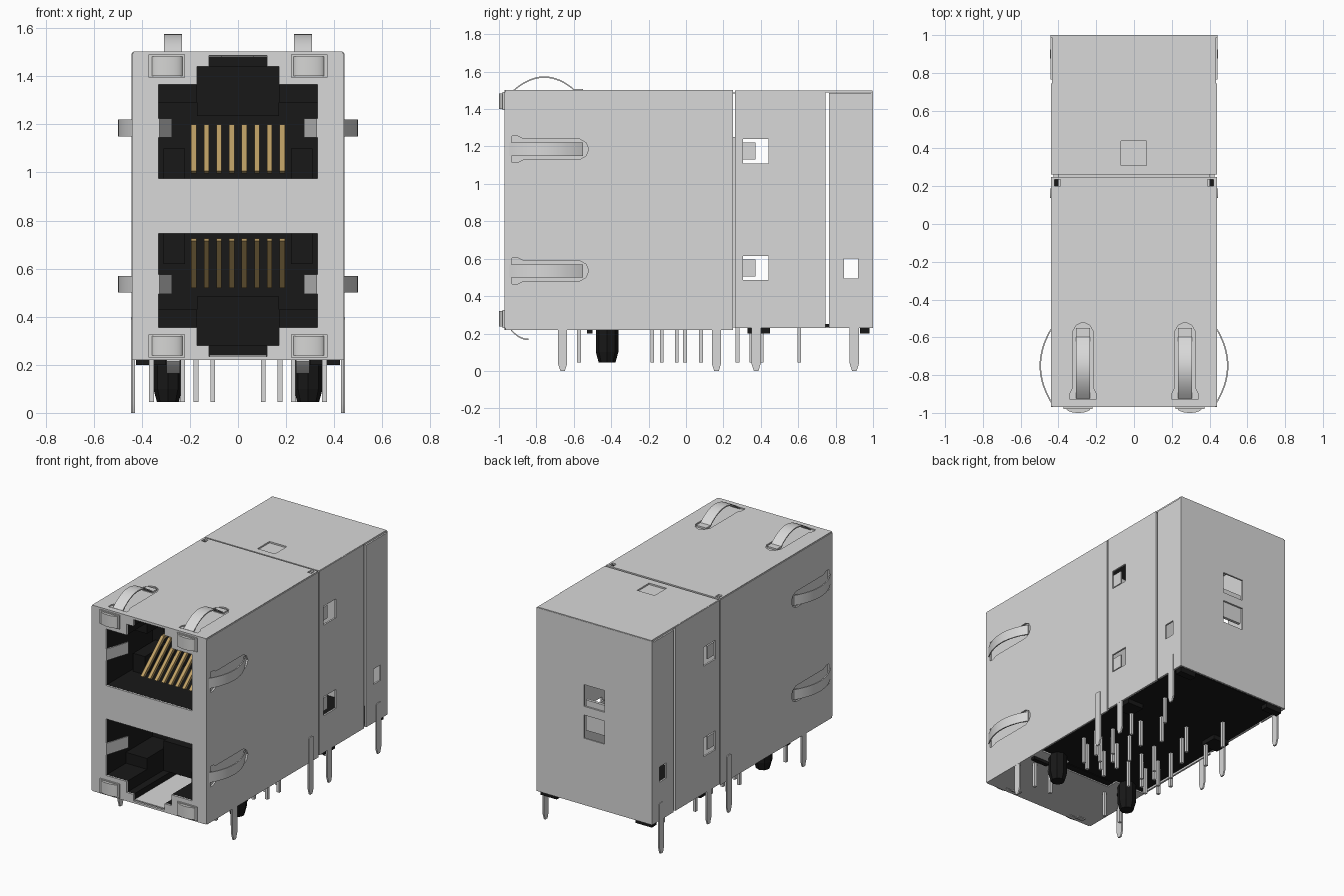
import bpy, bmesh, math
from mathutils import Matrix, Vector

if "Cube" in bpy.data.objects:
    bpy.data.objects.remove(bpy.data.objects["Cube"])


def material(name, r, g, b):
    m = bpy.data.materials.new(name)
    m.diffuse_color = (r, g, b, 1)
    m.use_nodes = True
    m.node_tree.nodes["Principled BSDF"].inputs["Base Color"].default_value = m.diffuse_color
    return m


STEEL = material("shield steel", 0.69, 0.69, 0.69)
BLACK = material("black plastic", 0.009, 0.009, 0.009)
GOLD = material("gold contact", 0.52, 0.35, 0.13)
LENS = material("indicator lens", 0.67, 0.67, 0.66)

# local (u, v, normal) axes for flat parts facing x, y or z
AXES = {"x": ((0, 1, 0), (0, 0, 1), (1, 0, 0)),
        "y": ((1, 0, 0), (0, 0, 1), (0, -1, 0)),
        "z": ((1, 0, 0), (0, 1, 0), (0, 0, 1))}
MID = 0.86   # height of the mirror plane between the two ports


def plate(name, axis, lo, hi, outline, mat, holes=()):
    """Outline with holes, extruded between lo and hi along an axis."""
    cu = bpy.data.curves.new(name, "CURVE")
    cu.dimensions, cu.fill_mode = "2D", "BOTH"
    cu.extrude = (hi - lo) / 2
    for loop in (outline, *holes):
        s = cu.splines.new("POLY")
        s.points.add(len(loop) - 1)
        for p, (u, v) in zip(s.points, loop):
            p.co = (u, v, 0, 1)
        s.use_cyclic_u = True
    tmp = bpy.data.objects.new(name + "_curve", cu)
    bpy.context.collection.objects.link(tmp)
    bpy.context.view_layer.update()
    dg = bpy.context.evaluated_depsgraph_get()
    me = bpy.data.meshes.new_from_object(tmp.evaluated_get(dg))
    bpy.data.objects.remove(tmp)
    u, v, n = (Vector(a) for a in AXES[axis])
    rot = Matrix((u, v, n)).transposed().to_4x4()
    centre = Vector([abs(c) * (lo + hi) / 2 for c in n])
    me.transform(Matrix.Translation(centre) @ rot)
    bm = bmesh.new()
    bm.from_mesh(me)
    bmesh.ops.remove_doubles(bm, verts=bm.verts, dist=1e-5)
    bmesh.ops.recalc_face_normals(bm, faces=bm.faces)
    bm.to_mesh(me)
    bm.free()
    me.materials.clear()
    me.materials.append(mat)
    ob = bpy.data.objects.new(name, me)
    bpy.context.collection.objects.link(ob)
    return ob


def rect(a, b, c, d):
    return [(a, c), (b, c), (b, d), (a, d)]


def box(name, x0, x1, y0, y1, z0, z1, mat):
    return plate(name, "z", z0, z1, rect(x0, x1, y0, y1), mat)


def flip(pts):
    return [(u, 2 * MID - v) for u, v in pts]


def span(s, a, b):
    """Ordered range of a..b mirrored by sign s."""
    return sorted((s * a, s * b))


def slot(c, swap=False):
    """Spring slot, flared at the front and round at the back."""
    half = [(-.93, .07), (-.9, .07), (-.87, .055), (-.57, .055), (-.535, .035), (-.52, 0)]
    pts = [(a, c + b) for a, b in half] + [(a, c - b) for a, b in half[-2::-1]]
    return [(b, a) for a, b in pts] if swap else pts


def arch(y0, y1, base, rise, t=0.008, n=16, part=1.0):
    """Thin bowed strip as (y, height) outline."""
    ts = [i / n * part for i in range(n + 1)]
    top = [(y0 + (y1 - y0) * k, base + rise * 4 * k * (1 - k)) for k in ts]
    return top + [(y, h - t) for y, h in reversed(top)]


# front shield: face, sides, top and bottom
half_port = [(.33, .975), (.33, 1.365), (.17, 1.365), (.17, 1.44), (.12, 1.44), (.12, 1.486)]
port = half_port + [(-x, z) for x, z in reversed(half_port)]
ports = [port, flip(port)]
face = [(-.43, .22), (.43, .22), (.44, .23), (.44, 1.49), (.43, 1.502), (-.43, 1.502), (-.44, 1.49), (-.44, .23)]
plate("front_face", "y", -.97, -.958, face, STEEL, ports)
SPRING_Z = (1.185, 2 * MID - 1.185)
for s in (1, -1):
    plate("front_side", "x", *span(s, .428, .44), rect(-.965, .25, .22, 1.497), STEEL,
          [slot(z) for z in SPRING_Z])
corner = [rect(*span(s, .39, .42), .2, .235) for s in (1, -1)]
plate("front_top", "z", 1.49, 1.502, rect(-.435, .435, -.965, .25), STEEL,
      [slot(x, True) for x in (-.27, .27)] + corner)
plate("front_bottom", "z", .22, .23,
      [(-.435, -.965), (.435, -.965), (.435, -.42), (.2, -.42), (.2, -.5), (-.2, -.5), (-.2, -.42), (-.435, -.42)], STEEL)
box("lower_notch_floor", -.119, .119, -.955, -.5, .23, .24, STEEL)
box("seam_strip", -.4, .4, .19, .275, 1.484, 1.4895, STEEL)

# bowed grounding springs with liners behind their slots
for s in (1, -1):
    for z in SPRING_Z:
        bow = [(s * h, y) for y, h in arch(-.95, -.55, .438, .062)]
        plate("side_spring", "z", z - .035, z + .035, bow, STEEL)
        plate("side_liner", "x", *span(s, .421, .427), rect(-.95, -.5, z - .09, z + .09), STEEL)
    x0, x1 = span(s, .232, .308)
    plate("top_spring", "x", x0, x1, arch(-.925, -.59, 1.5, .075), STEEL)
    box("top_spring_root", x0, x1, -.6, -.55, 1.495, 1.506, STEEL)
    box("top_liner", x0 - .04, x1 + .04, -.95, -.5, 1.4925, 1.494, STEEL)
    plate("bottom_spring", "x", x0 + .01, x1 - .01, arch(-.935, -.75, .222, -.05, part=.5), STEEL)

# rear shield: top, sides, wrap-around back
plate("rear_top", "z", 1.488, 1.5, rect(-.435, .435, .262, .998), STEEL, [rect(-.068, .065, .31, .44)])
box("rear_top_latch", -.068, .065, .31, .44, 1.478, 1.49, STEEL)
for s in (1, -1):
    windows = [rect(.305, .44, z - .065, z + .065) for z in (1.175, .55)]
    plate("rear_side", "x", *span(s, .428, .44), rect(.262, .745, .23, 1.498), STEEL, windows)
    for z in (1.175, .55):
        plate("side_latch", "x", *span(s, .412, .424), rect(.3, .372, z - .045, z + .045), STEEL)
    plate("back_wrap", "x", *span(s, .43, .442), rect(.765, .995, .23, 1.485), STEEL,
          [rect(.845, .92, .495, .6)])
plate("back_panel", "y", .988, 1.0, rect(-.442, .442, .23, 1.495), STEEL,
      [rect(-.08, .08, .91, 1.06), rect(-.08, .08, .69, .85)])
box("back_latch", -.075, .075, .965, .985, .74, .95, STEEL)

# black plastic body around and behind the ports
plate("port_housing", "y", -.957, -.45, rect(-.42, .42, .228, 1.492), BLACK, ports)
box("housing_core", -.42, .42, -.46, .24, .232, 1.483, BLACK)
box("core_rear_step", -.425, .425, .23, .262, .232, 1.25, STEEL)
box("base", -.425, .425, -.42, .98, .231, .25, BLACK)
for s in (1, -1):
    for y0, y1 in ((.33, .45), (.93, .98), (-.53, -.5)):
        box("standoff", *span(s, .3, .425), y0, y1, .2, .235, BLACK)

# things inside each port: contacts, latch springs, ribs
contact = [(-.785, 1.005), (-.765, .995), (-.55, 1.18), (-.44, 1.185), (-.44, 1.2), (-.56, 1.2)]
for upper in (True, False):
    pick = (lambda p: p) if upper else flip

    def zspan(a, b):
        return (a, b) if upper else (2 * MID - b, 2 * MID - a)

    for i in range(8):
        x = (i - 3.5) * .0525
        plate("contact", "x", x - .011, x + .011, pick(contact), GOLD)
    box("contact_holder", -.17, .17, -.57, -.45, *zspan(1.235, 1.44), BLACK)
    for s in (1, -1):
        latch = [(s * x, y) for x, y in ((.335, -.965), (.326, -.965), (.275, -.8), (.283, -.8))]
        plate("port_side_spring", "z", *zspan(1.145, 1.225), latch, STEEL)
        box("port_corner_rib", *span(s, .22, .31), -.7, -.45, *zspan(.97, 1.1), BLACK)
        box("port_shoulder", *span(s, .17, .335), -.75, -.45, *zspan(1.29, 1.37), BLACK)
        # indicator lamp with bowed lens
        lens = [(s * .295 + .065 * math.cos(a), -.975 - .025 * math.sin(a))
                for a in (math.pi * k / 14 for k in range(15))]
        plate("indicator_lens", "z", *zspan(1.4, 1.482), lens + [(s * .295 - .075, -.96), (s * .295 + .075, -.96)], LENS)
        box("indicator_body", *span(s, .22, .372), -.98, -.95, *zspan(1.395, 1.49), LENS)

# shield pins along each side
for s in (1, -1):
    for y, top, x in ((-.66, .23, .428), (.163, .39, .435), (.375, .235, .428), (.9, .345, .435)):
        tab = [(y - .025, top), (y - .025, .04), (y - .012, 0), (y + .012, 0), (y + .025, .04), (y + .025, top),
               (y + .012, top + .006), (y - .012, top + .006)]
        plate("shield_pin", "x", *span(s, x, x + .011), tab, STEEL)

# signal pins
PINS = [(.36, -.572), (.23, -.572), (.105, -.18), (.245, -.18), (.175, -.13), (.315, -.13), (.105, -.05),
        (.245, -.05), (.175, -.005), (.315, -.005), (.105, .08), (.245, .08), (.175, .275), (.315, .35),
        (.105, .405), (.245, .605)]
for x, y in PINS:
    for s in (1, -1):
        box("signal_pin", s * x - .01, s * x + .01, y - .01, y + .01, .045, .24, STEEL)

# locating pegs with tapered ends
for s in (1, -1):
    for r0, r1, z0, z1 in ((.06, .06, .1, .24), (.045, .06, .045, .1)):
        bpy.ops.mesh.primitive_cone_add(vertices=8, radius1=r0, radius2=r1, depth=z1 - z0,
                                        location=(s * .292, -.422, (z0 + z1) / 2))
        peg = bpy.context.object
        peg.name = "locating_peg"
        peg.data.materials.append(BLACK)

bpy.ops.object.select_all(action="SELECT")
bpy.context.view_layer.objects.active = bpy.context.selected_objects[0]
bpy.ops.object.shade_smooth_by_angle(angle=math.radians(30))
